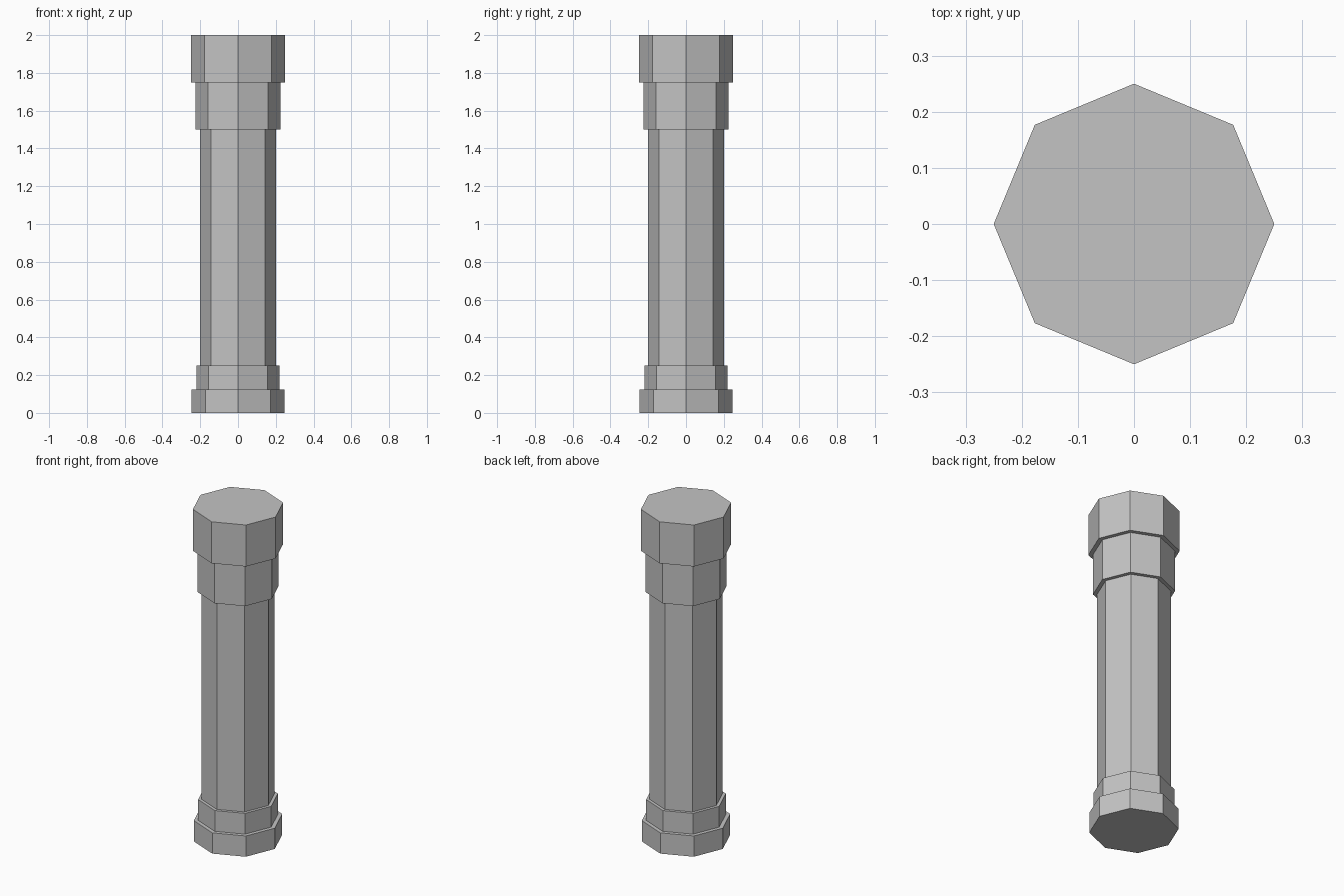
import bpy
import bmesh
from mathutils import Matrix

cube = bpy.data.objects.get("Cube")
if cube:
    bpy.data.objects.remove(cube, do_unlink=True)

# One plain stone grey
stone = bpy.data.materials.new("stone_grey")
stone.use_nodes = True
grey = (0.55, 0.55, 0.55, 1.0)
stone.diffuse_color = grey
stone.node_tree.nodes["Principled BSDF"].inputs["Base Color"].default_value = grey


def octagon_block(name, radius, bottom, top):
    """Flat-shaded eight-sided prism with its corners on the x and y axes."""
    bm = bmesh.new()
    bmesh.ops.create_cone(
        bm, cap_ends=True, cap_tris=False, segments=8,
        radius1=radius, radius2=radius, depth=top - bottom,
        matrix=Matrix.Translation((0, 0, (bottom + top) / 2)))
    mesh = bpy.data.meshes.new(name)
    bm.to_mesh(mesh)
    bm.free()
    mesh.materials.append(stone)
    obj = bpy.data.objects.new(name, mesh)
    bpy.context.collection.objects.link(obj)
    return obj


# Column sections from the ground up
octagon_block("base_plinth", 0.245, 0.0, 0.125)
octagon_block("base_collar", 0.221, 0.125, 0.25)
octagon_block("shaft", 0.202, 0.25, 1.5)
octagon_block("capital_collar", 0.225, 1.5, 1.75)
octagon_block("capital_top", 0.25, 1.75, 2.0)
